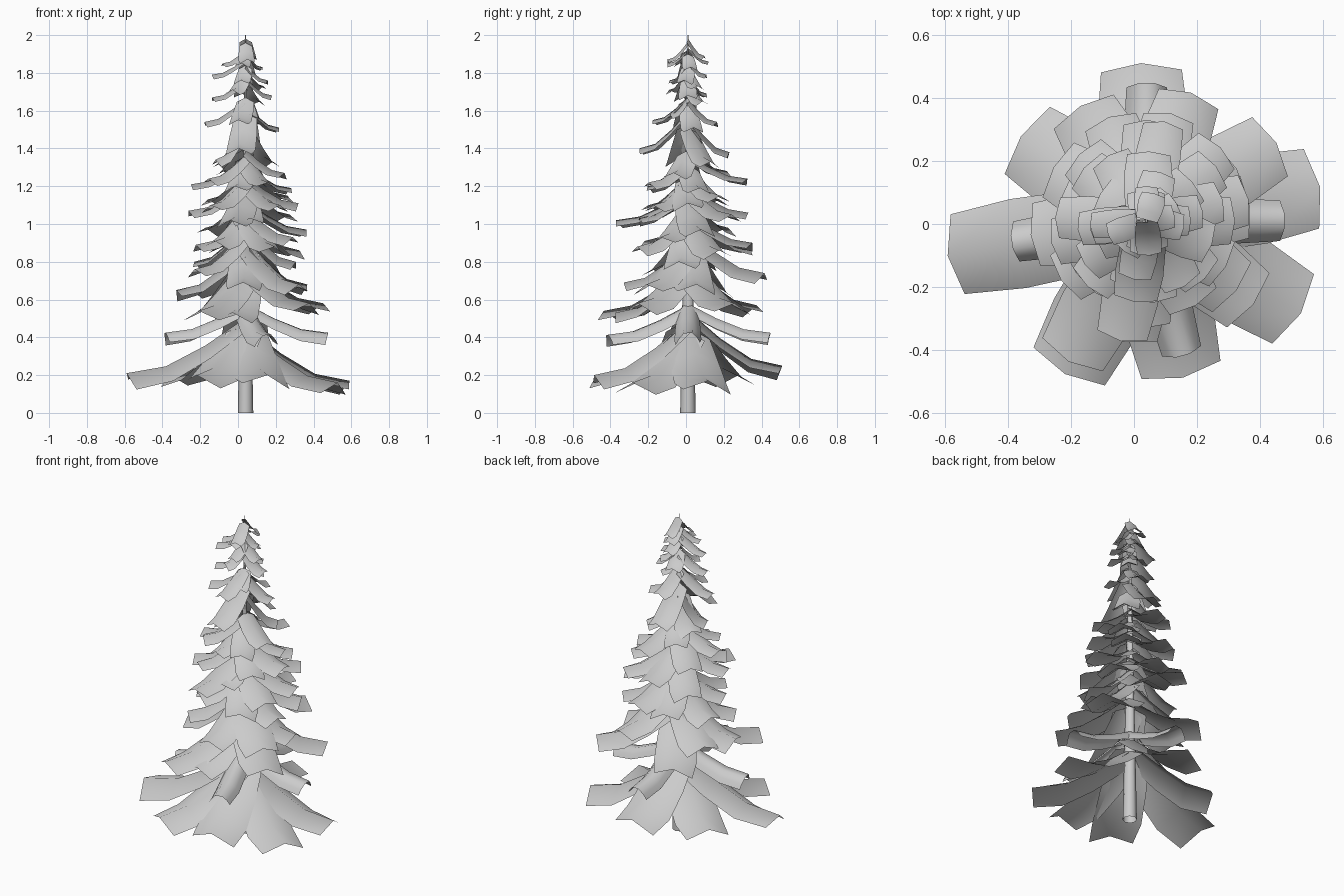
import bpy, bmesh, math, random
from mathutils import Vector

random.seed(4)
CX, CY = 0.04, 0.01          # trunk axis

grey = bpy.data.materials.new("pale grey")
grey.diffuse_color = (0.6, 0.6, 0.6, 1)


def finish(bm, name, angle):
    me = bpy.data.meshes.new(name)
    bm.to_mesh(me)
    bm.free()
    me.materials.append(grey)
    ob = bpy.data.objects.new(name, me)
    bpy.context.collection.objects.link(ob)
    bpy.ops.object.select_all(action='DESELECT')
    bpy.context.view_layer.objects.active = ob
    ob.select_set(True)
    bpy.ops.object.shade_smooth_by_angle(angle=math.radians(angle))
    return ob


def add_bough(bm, angle, reach, tip_z, width, drop, roll, tilt=None):
    """One drooping, arched sheet: three segments long, ridged across."""
    a = math.radians(angle)
    out = Vector((math.cos(a), math.sin(a), 0))
    side = Vector((-out.y, out.x, 0))
    if tilt is None:
        tilt = random.uniform(-0.15, 0.15)
    across = (-1, -0.75, -0.35, 0.35, 0.75, 1) if roll else (-1, 0, 1)
    rows = []
    for t, h, w in ((0.03, 1, 0.85), (0.34, 0.52, 1.0), (0.67, 0.13, 1.06), (1, 0, 0.95)):
        row = []
        for s in across:
            sag = (0.48 if roll else 0.22) * width * s * s
            r = reach * t * (1 - 0.05 * abs(s) * t)
            p = Vector((CX, CY, tip_z + drop * h - sag + tilt * s * width / 2 * t))
            row.append(bm.verts.new(p + out * r + side * (s * w * width / 2)))
        rows.append(row)
    for lo, hi in zip(rows, rows[1:]):
        for i in range(len(across) - 1):
            bm.faces.new((lo[i], hi[i], hi[i + 1], lo[i + 1]))


def tier(name, width, drop, boughs, roll=False):
    """Boughs are (direction in degrees, reach, height of the tip, tilt)."""
    bm = bmesh.new()
    for angle, reach, z, *tilt in boughs:
        add_bough(bm, angle, reach, z, width, drop, roll, *tilt)
    finish(bm, name, 80 if roll else 60)


# Trunk, tapering to a fine spike
bm = bmesh.new()
bmesh.ops.create_cone(bm, cap_ends=False, segments=8, radius1=0.041, radius2=0.002, depth=2)
bmesh.ops.translate(bm, verts=bm.verts, vec=(CX, CY, 1))
finish(bm, "trunk", 60)

# Lowest wide skirt
tier("skirt_boughs", 0.27, 0.28, [
    (190, 0.64, 0.21, -0.2), (242, 0.55, 0.20), (283, 0.51, 0.20), (-31, 0.57, 0.16),
    (11, 0.56, 0.17), (92, 0.50, 0.25), (146, 0.48, 0.20)])

# Narrow rolled boughs above the skirt
tier("rolled_boughs", 0.135, 0.15, [
    (189, 0.44, 0.43), (0, 0.445, 0.43), (285, 0.45, 0.42), (90, 0.445, 0.43)], roll=True)

# Lower boughs
tier("lower_boughs", 0.23, 0.22, [
    (241, 0.51, 0.54), (31, 0.48, 0.58), (-38, 0.43, 0.58), (120, 0.42, 0.57)])
tier("lower_inner_boughs", 0.21, 0.22, [
    (260, 0.39, 0.53), (187, 0.37, 0.65), (71, 0.43, 0.74), (322, 0.36, 0.68),
    (150, 0.34, 0.66), (8, 0.33, 0.68)])

# Middle boughs
tier("middle_low_boughs", 0.18, 0.19, [
    (268, 0.34, 0.69), (215, 0.33, 0.76), (110, 0.35, 0.88), (30, 0.33, 0.86),
    (165, 0.28, 0.80), (300, 0.31, 0.88), (350, 0.27, 0.80)])
tier("middle_boughs", 0.17, 0.15, [
    (258, 0.39, 1.02), (12, 0.33, 0.97), (78, 0.35, 0.90), (200, 0.28, 0.89),
    (235, 0.28, 0.91), (135, 0.30, 0.98), (330, 0.29, 0.93), (45, 0.33, 1.05)])
tier("middle_high_boughs", 0.155, 0.14, [
    (193, 0.31, 1.07), (0, 0.28, 1.11), (90, 0.32, 1.06), (275, 0.26, 1.03),
    (228, 0.28, 1.10), (140, 0.26, 1.13), (315, 0.26, 1.10), (38, 0.28, 1.15)])

# Upper boughs
tier("upper_low_boughs", 0.135, 0.12, [
    (178, 0.29, 1.21), (80, 0.32, 1.24), (15, 0.25, 1.19), (255, 0.22, 1.20),
    (300, 0.24, 1.22), (215, 0.24, 1.24), (120, 0.24, 1.28), (340, 0.22, 1.27)])
tier("upper_boughs", 0.145, 0.19, [
    (262, 0.26, 1.40), (88, 0.22, 1.38), (40, 0.19, 1.33), (150, 0.17, 1.32),
    (200, 0.17, 1.34)])
tier("upper_high_boughs", 0.11, 0.12, [
    (10, 0.18, 1.51), (187, 0.22, 1.54), (258, 0.19, 1.55), (75, 0.16, 1.54)])

# Small boughs near the tip
tier("crown_low_boughs", 0.095, 0.09, [
    (190, 0.18, 1.67), (0, 0.14, 1.68), (285, 0.10, 1.58), (100, 0.10, 1.69),
    (45, 0.11, 1.65), (235, 0.12, 1.71)])
tier("crown_boughs", 0.085, 0.08, [
    (185, 0.18, 1.79), (350, 0.12, 1.76), (255, 0.10, 1.76), (80, 0.10, 1.79),
    (30, 0.11, 1.73)])
tier("crown_high_boughs", 0.075, 0.07, [
    (10, 0.09, 1.83), (200, 0.13, 1.85), (90, 0.11, 1.86), (260, 0.11, 1.85)])

# Topmost sprigs
tier("top_sprigs", 0.08, 0.09, [(275, 0.11, 1.87), (75, 0.09, 1.89)])
